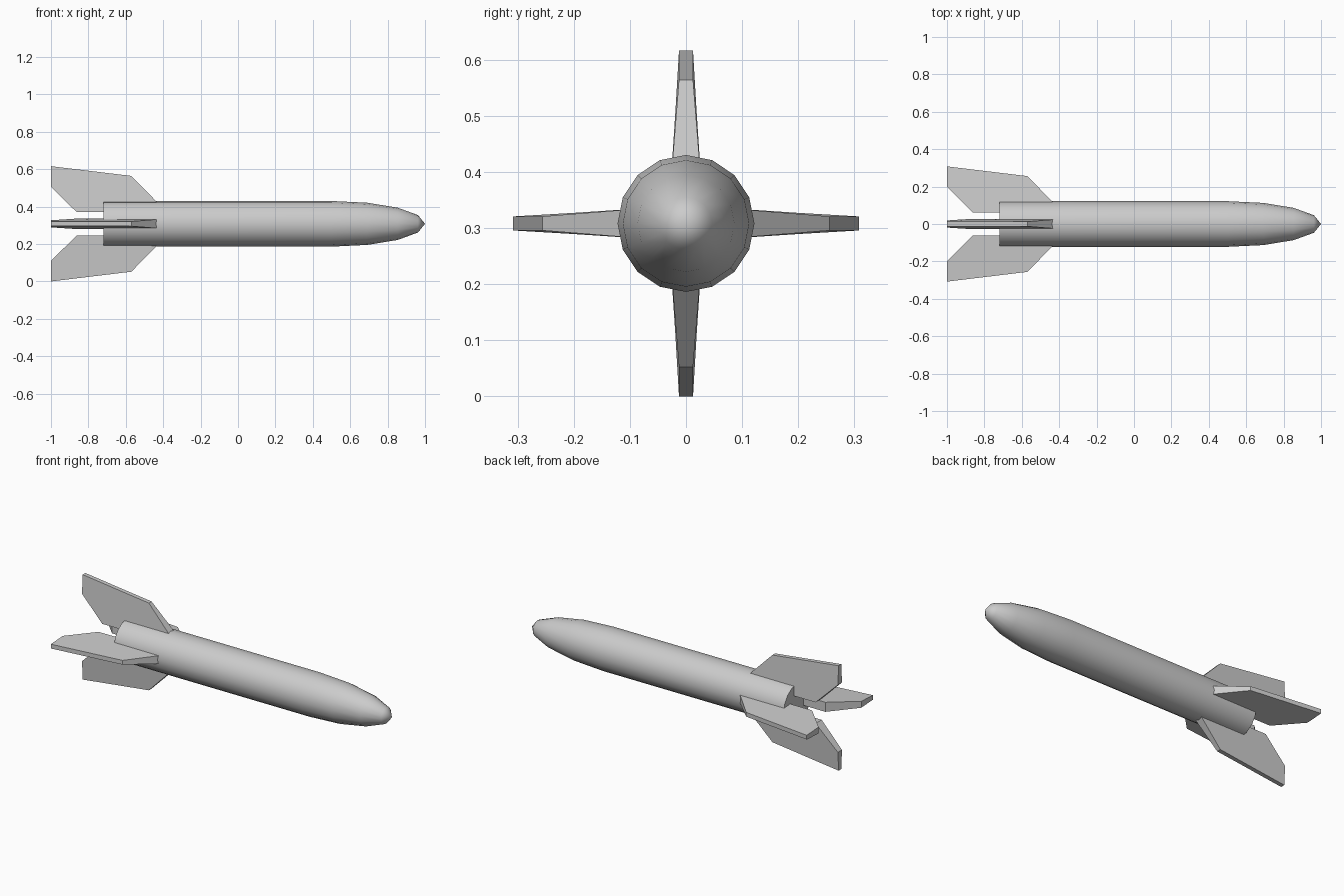
import bpy, bmesh
from math import sin, cos, pi, radians
from mathutils import Matrix

if "Cube" in bpy.data.objects:
    bpy.data.objects.remove(bpy.data.objects["Cube"])

AXIS_Z = 0.308
RADIUS = 0.122
SIDES = 16


def make_object(name, bm):
    bmesh.ops.recalc_face_normals(bm, faces=bm.faces[:])
    mesh = bpy.data.meshes.new(name)
    bm.to_mesh(mesh)
    bm.free()
    obj = bpy.data.objects.new(name, mesh)
    bpy.context.collection.objects.link(obj)
    obj.location.z = AXIS_Z
    return obj


# Body: straight tube with a half-ellipsoid nose
bm = bmesh.new()
profile = [(-0.72, RADIUS)]
profile += [(0.5 + 0.5 * sin(i * pi / 8), RADIUS * cos(i * pi / 8)) for i in range(4)]
rings = []
for x, r in profile:
    rings.append([bm.verts.new((x, r * cos(2 * pi * k / SIDES), r * sin(2 * pi * k / SIDES)))
                  for k in range(SIDES)])
for a, b in zip(rings, rings[1:]):
    for k in range(SIDES):
        n = (k + 1) % SIDES
        bm.faces.new((a[k], a[n], b[n], b[k]))
tip = bm.verts.new((1.0, 0, 0))
for k in range(SIDES):
    bm.faces.new((rings[-1][k], rings[-1][(k + 1) % SIDES], tip))
bm.faces.new(rings[0])
body = make_object("body", bm)
bpy.context.view_layer.objects.active = body
body.select_set(True)
bpy.ops.object.shade_smooth_by_angle(angle=radians(50))
body.select_set(False)

# Fins: swept outline as (x, distance from axis, half thickness)
OUTLINE = [(-0.38, 0.062, 0.028), (-0.57, 0.256, 0.0125), (-1.0, 0.308, 0.0125),
           (-1.0, 0.198, 0.019), (-0.862, 0.062, 0.028)]


def make_fin(name, angle):
    bm = bmesh.new()
    left = [bm.verts.new((x, -t, r)) for x, r, t in OUTLINE]
    right = [bm.verts.new((x, t, r)) for x, r, t in OUTLINE]
    bm.faces.new(left)
    bm.faces.new(right[::-1])
    for i in range(len(OUTLINE)):
        j = (i + 1) % len(OUTLINE)
        bm.faces.new((left[j], left[i], right[i], right[j]))
    bm.transform(Matrix.Rotation(angle, 4, 'X'))
    return make_object(name, bm)


for i, side in enumerate(("top", "front", "bottom", "back")):
    make_fin(side + "_fin", i * pi / 2)
